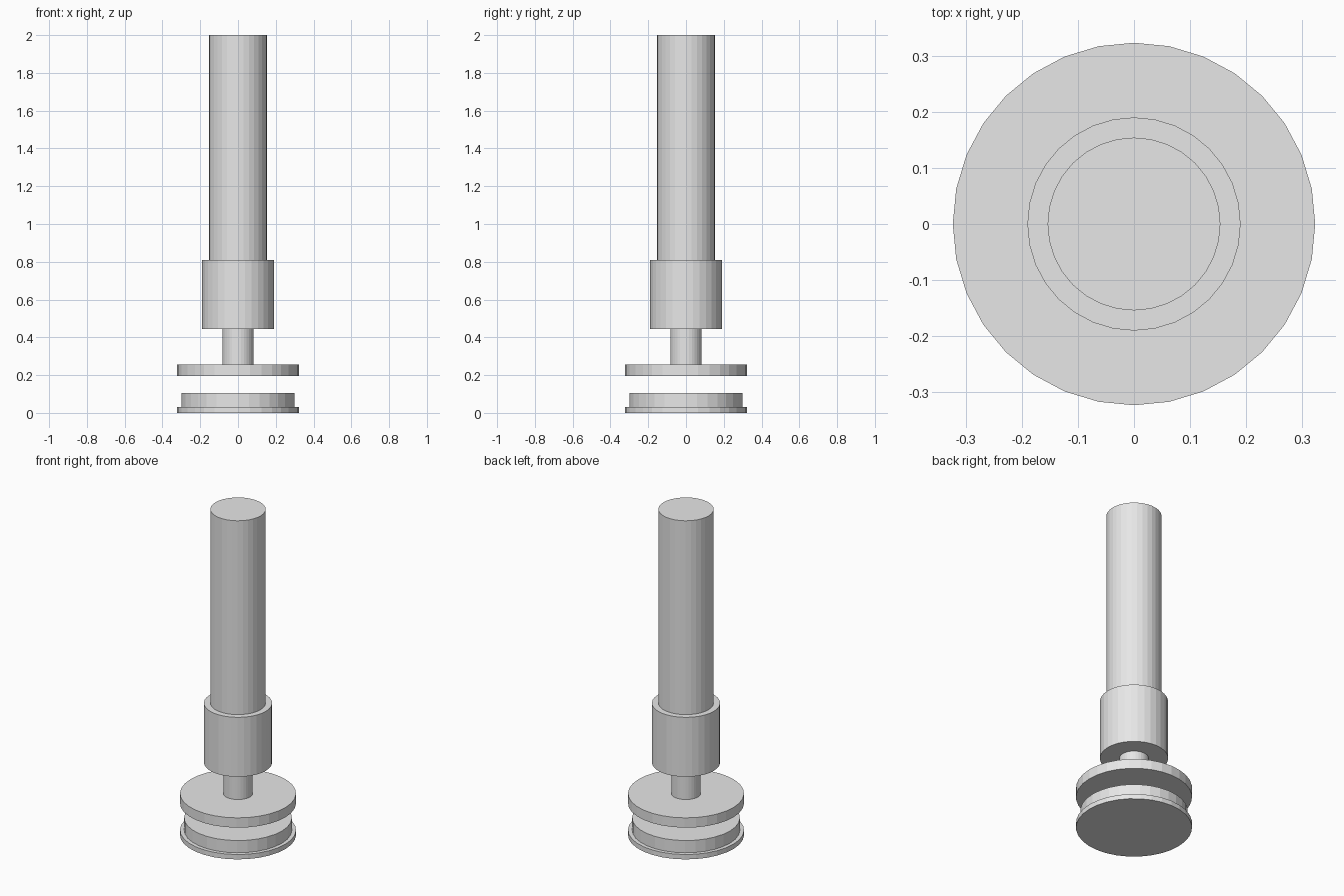
import bpy

cube = bpy.data.objects.get("Cube")
if cube:
    bpy.data.objects.remove(cube, do_unlink=True)

# Single plain grey finish
grey = bpy.data.materials.new("light_grey")
grey.use_nodes = True
colour = (0.8, 0.8, 0.8, 1)
grey.diffuse_color = colour
grey.node_tree.nodes["Principled BSDF"].inputs["Base Color"].default_value = colour


def cylinder(name, radius, bottom, top):
    """Flat-faced upright cylinder between two heights."""
    bpy.ops.mesh.primitive_cylinder_add(
        vertices=32, radius=radius, depth=top - bottom,
        location=(0, 0, (bottom + top) / 2))
    part = bpy.context.object
    part.name = name
    part.data.materials.append(grey)
    return part


# Separate base: thin flange with a raised disc
cylinder("base_flange", 0.323, 0, 0.03)
cylinder("base_disc", 0.3, 0.03, 0.105)

# Upper assembly floating above the base
cylinder("pressure_plate", 0.323, 0.195, 0.255)
cylinder("stem", 0.082, 0.255, 0.445)
cylinder("collar", 0.19, 0.445, 0.81)
cylinder("shaft", 0.154, 0.81, 2.0)
